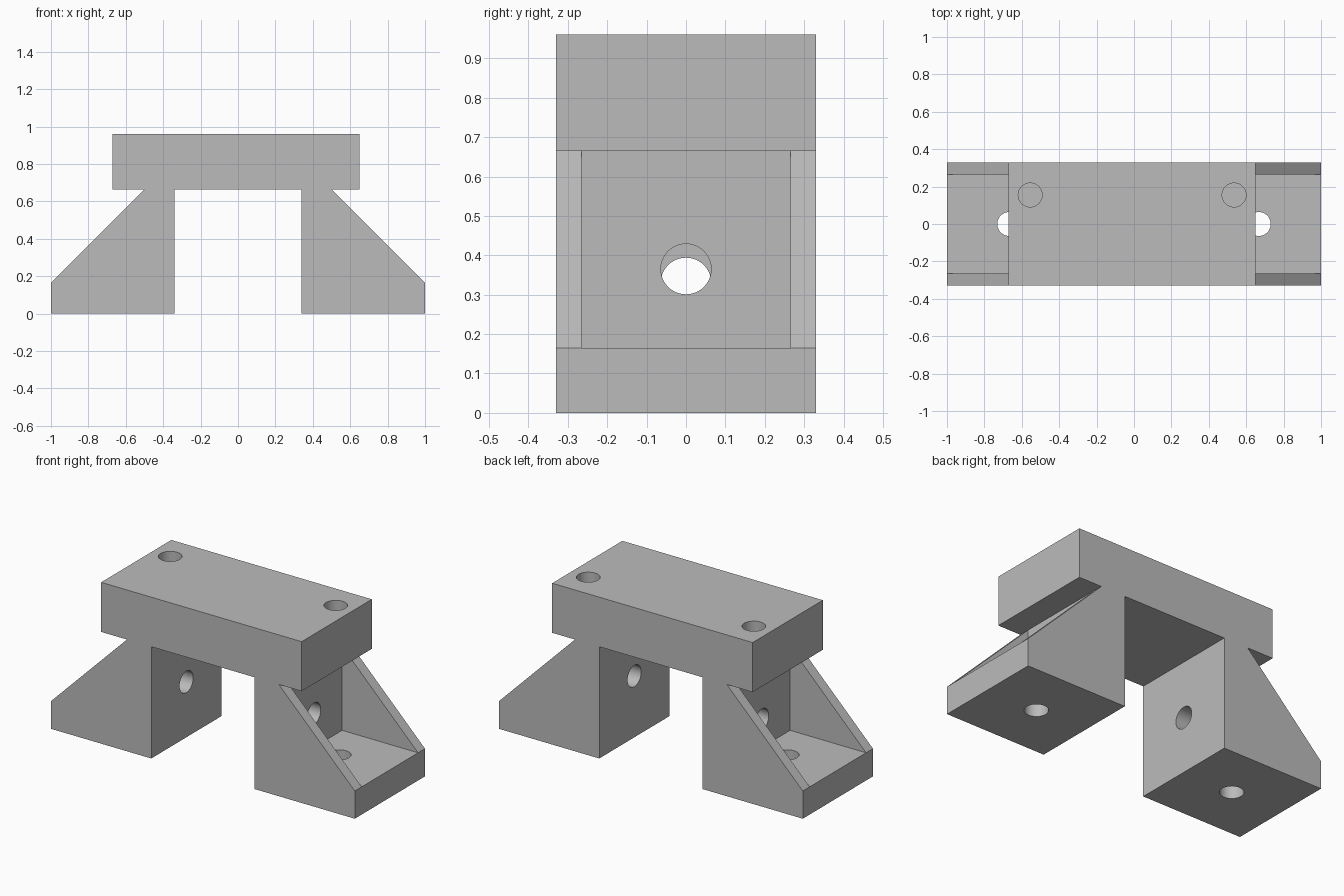
import bpy
import bmesh
from math import radians
from mathutils import Matrix, Vector

cube = bpy.data.objects.get("Cube")
if cube:
    bpy.data.objects.remove(cube, do_unlink=True)

# Single plain grey
grey = bpy.data.materials.new("plain grey")
grey.use_nodes = True
colour = (0.5, 0.5, 0.5, 1)
grey.diffuse_color = colour
grey.node_tree.nodes["Principled BSDF"].inputs["Base Color"].default_value = colour

HALF_DEPTH = 0.33    # half the depth of the whole bracket
BEAM_Z = 0.665       # underside of the beam
TOP_Z = 0.96
FLOOR_Z = 0.165      # thickness of each foot
INNER_X = 0.34       # inner face of each leg
WALL_X = 0.5         # outer face of each upright wall
HOLE_R = 0.064


def add_object(name, bm):
    bmesh.ops.recalc_face_normals(bm, faces=bm.faces)
    mesh = bpy.data.meshes.new(name)
    bm.to_mesh(mesh)
    bm.free()
    mesh.materials.append(grey)
    obj = bpy.data.objects.new(name, mesh)
    bpy.context.collection.objects.link(obj)
    return obj


def extruded_profile(name, points, half_depth):
    bm = bmesh.new()
    face = bm.faces.new([bm.verts.new((x, -half_depth, z)) for x, z in points])
    result = bmesh.ops.extrude_face_region(bm, geom=[face])
    verts = [v for v in result["geom"] if isinstance(v, bmesh.types.BMVert)]
    bmesh.ops.translate(bm, verts=verts, vec=(0, 2 * half_depth, 0))
    return add_object(name, bm)


def box(name, low, high):
    low, high = Vector(low), Vector(high)
    bm = bmesh.new()
    bmesh.ops.create_cube(bm, size=1, matrix=Matrix.Translation((low + high) / 2)
                          @ Matrix.Diagonal((*(high - low), 1)))
    return add_object(name, bm)


def drill(name, centre, length, axis="Z"):
    turn = Matrix.Rotation(radians(90), 4, "Y") if axis == "X" else Matrix()
    bm = bmesh.new()
    bmesh.ops.create_cone(bm, cap_ends=True, segments=48, radius1=HOLE_R,
                          radius2=HOLE_R, depth=length,
                          matrix=Matrix.Translation(centre) @ turn)
    return add_object(name, bm)


def cut(body, cutter):
    mod = body.modifiers.new(cutter.name, "BOOLEAN")
    mod.operation = "DIFFERENCE"
    mod.solver = "EXACT"
    mod.object = cutter
    bpy.context.view_layer.objects.active = body
    bpy.ops.object.modifier_apply(modifier=mod.name)
    bpy.data.objects.remove(cutter, do_unlink=True)


# Beam and both legs as one solid outline
bracket = extruded_profile("bridge_bracket", [
    (-1, 0), (-INNER_X, 0), (-INNER_X, BEAM_Z), (INNER_X, BEAM_Z), (INNER_X, 0),
    (1, 0), (1, FLOOR_Z), (WALL_X, BEAM_Z), (0.65, BEAM_Z), (0.65, TOP_Z),
    (-0.67, TOP_Z), (-0.67, BEAM_Z), (-WALL_X, BEAM_Z), (-1, FLOOR_Z)], HALF_DEPTH)

# Pocket between the gussets, wall hole, foot hole and blind top hole per side
for side, wall_z, top_x in ((-1, 0.33, -0.555), (1, 0.365, 0.535)):
    ends = sorted((side * WALL_X, side * 1.1))
    cut(bracket, box("pocket", (ends[0], -0.265, FLOOR_Z), (ends[1], 0.265, BEAM_Z)))
    cut(bracket, drill("wall_hole", (side * 0.42, 0, wall_z), 0.3, "X"))
    cut(bracket, drill("foot_hole", (side * 0.667, 0, 0.08), 0.3))
    cut(bracket, drill("top_hole", (top_x, 0.155, TOP_Z), 0.4))

# Smooth hole walls, sharp edges elsewhere
bpy.ops.object.select_all(action="DESELECT")
bracket.select_set(True)
bpy.context.view_layer.objects.active = bracket
bpy.ops.object.shade_smooth_by_angle(angle=radians(30))
